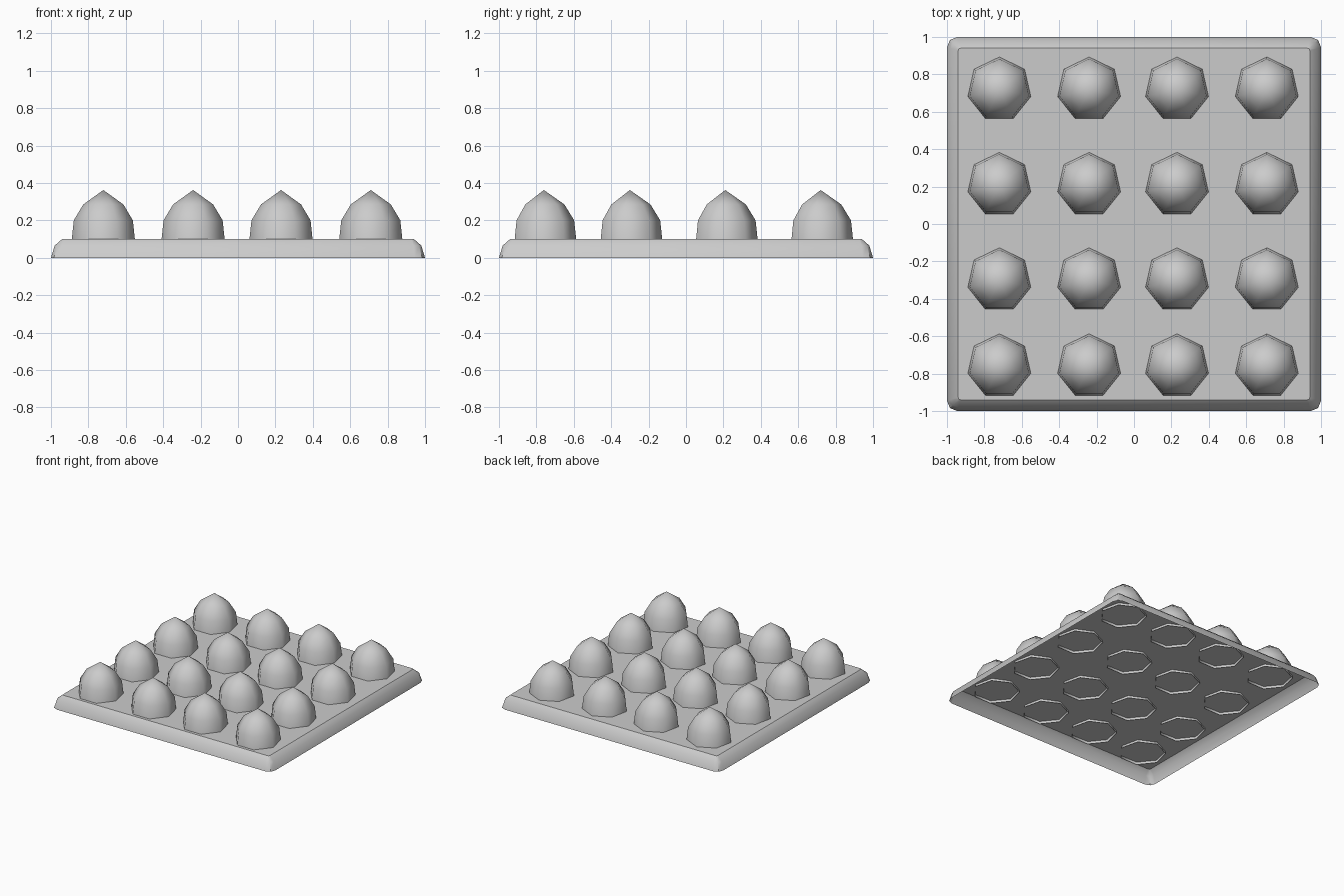
import bpy, bmesh
from math import sin, cos, pi

if "Cube" in bpy.data.objects:
    bpy.data.objects.remove(bpy.data.objects["Cube"])


def skin(name, rings, angle, tip=None):
    """Loft closed rings bottom to top; finish with a tip point or a flat cap. Bottom stays open."""
    bm = bmesh.new()
    loops = [[bm.verts.new(p) for p in ring] for ring in rings]
    n = len(loops[0])
    for a, b in zip(loops, loops[1:]):
        for i in range(n):
            j = (i + 1) % n
            bm.faces.new((a[i], a[j], b[j], b[i]))
    top = loops[-1]
    if tip:
        t = bm.verts.new(tip)
        for i in range(n):
            bm.faces.new((top[i], top[(i + 1) % n], t))
    else:
        bm.faces.new(top)
    mesh = bpy.data.meshes.new(name)
    bm.to_mesh(mesh)
    bm.free()
    obj = bpy.data.objects.new(name, mesh)
    bpy.context.collection.objects.link(obj)
    bpy.ops.object.select_all(action='DESELECT')
    obj.select_set(True)
    bpy.context.view_layer.objects.active = obj
    bpy.ops.object.shade_smooth_by_angle(angle=angle)
    return obj


def rounded_square(half, radius, z):
    pts = []
    for q, (sx, sy) in enumerate([(1, 1), (-1, 1), (-1, -1), (1, -1)]):
        for k in range(3):
            a = q * pi / 2 + k * pi / 4
            pts.append((sx * (half - radius) + radius * cos(a),
                        sy * (half - radius) + radius * sin(a), z))
    return pts


def heptagon(radius, z):
    return [(radius * cos(pi / 2 + i * 2 * pi / 7),
             radius * sin(pi / 2 + i * 2 * pi / 7), z) for i in range(7)]


# Base plate: shallow tray with rounded top edges, open underneath
skin("base_plate", [rounded_square(1.0, 0.055, 0.0),
                    rounded_square(0.98, 0.042, 0.065),
                    rounded_square(0.94, 0.012, 0.10)], 0.7)

# Studs: seven-sided open domes dipping slightly through the plate
dome = skin("stud", [heptagon(0.175, 0.08),
                     heptagon(0.162, 0.20),
                     heptagon(0.11, 0.285)], 1.05, tip=(0, 0, 0.362))
first = True
for x in (-0.72, -0.24, 0.23, 0.71):
    for y in (-0.76, -0.30, 0.21, 0.72):
        stud = dome if first else dome.copy()
        if not first:
            bpy.context.collection.objects.link(stud)
        stud.location = (x, y, 0)
        first = False
